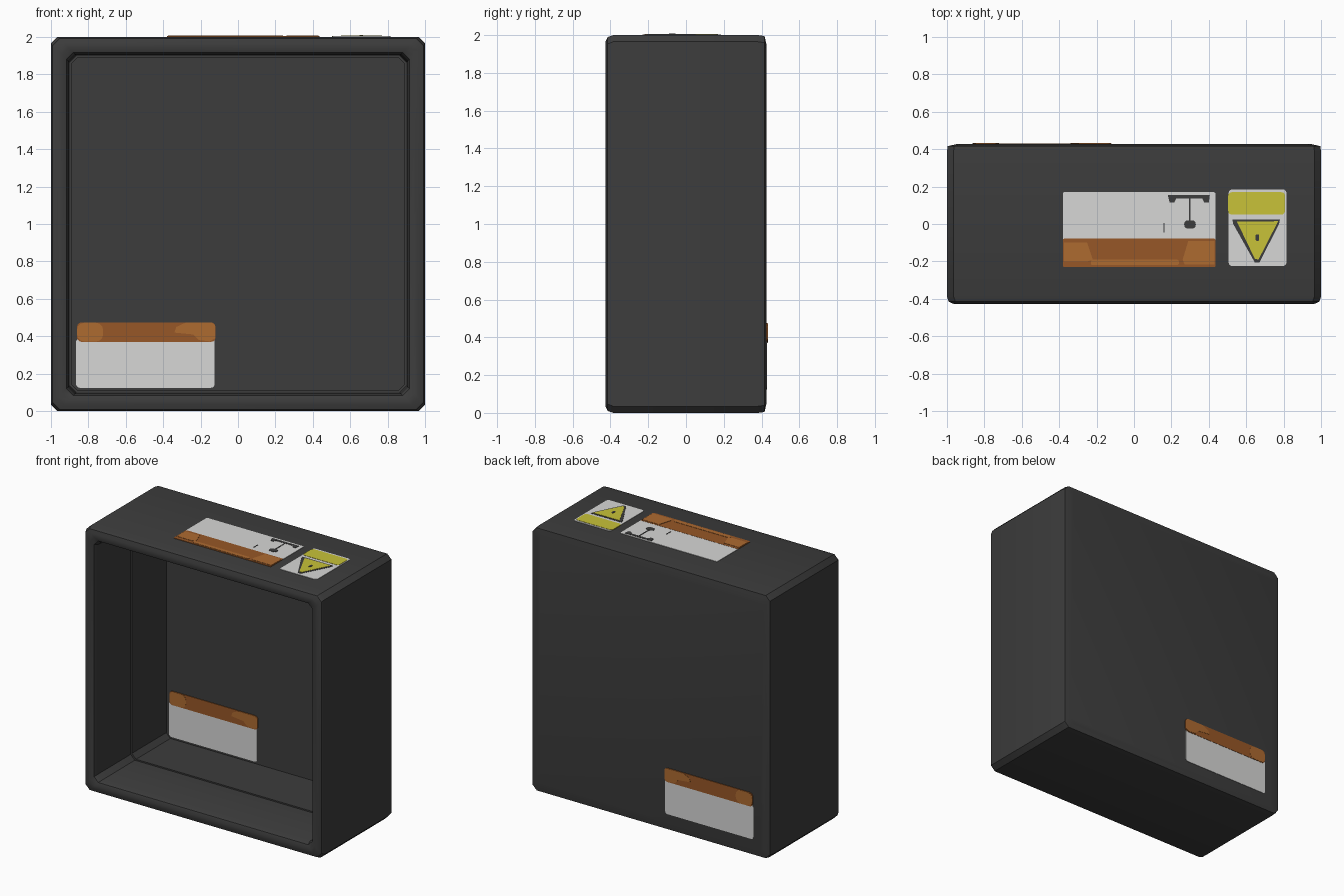
import bpy, bmesh, math

if "Cube" in bpy.data.objects:
    bpy.data.objects.remove(bpy.data.objects["Cube"])


def material(name, rgb):
    m = bpy.data.materials.new(name)
    m.diffuse_color = (*rgb, 1)
    m.use_nodes = True
    m.node_tree.nodes["Principled BSDF"].inputs["Base Color"].default_value = m.diffuse_color
    return m


DARK = material("charcoal", (0.046, 0.046, 0.046))
WHITE = material("label white", (0.68, 0.68, 0.67))
ORANGE = material("label orange", (0.31, 0.095, 0.02))
LIGHT_ORANGE = material("label light orange", (0.42, 0.145, 0.03))
YELLOW = material("label yellow", (0.58, 0.54, 0.04))


def finish(name, bm, mat, smooth=False):
    bmesh.ops.recalc_face_normals(bm, faces=bm.faces[:])
    me = bpy.data.meshes.new(name)
    bm.to_mesh(me)
    bm.free()
    me.materials.append(mat)
    ob = bpy.data.objects.new(name, me)
    bpy.context.collection.objects.link(ob)
    if smooth:
        bpy.ops.object.select_all(action='DESELECT')
        ob.select_set(True)
        bpy.context.view_layer.objects.active = ob
        bpy.ops.object.shade_smooth_by_angle(angle=math.radians(30))
    return ob


# --- open-fronted case: square rings with cut corners, lofted back to inside ---
def ring(bm, y, half, cut):
    a, b = half, half - cut
    pts = [(b, -a), (a, -b), (a, b), (b, a), (-b, a), (-a, b), (-a, -b), (-b, -a)]
    return [bm.verts.new((x, y, z + 1)) for x, z in pts]


profile = [  # y, half width, corner cut
    (0.426, 0.95, 0.03),    # outer back
    (0.416, 0.995, 0.035),
    (0.38, 1.0, 0.035),
    (-0.385, 1.0, 0.035),   # outer front
    (-0.415, 0.99, 0.037),
    (-0.426, 0.965, 0.037),
    (-0.426, 0.94, 0.035),  # rim
    (-0.415, 0.915, 0.035),
    (-0.385, 0.905, 0.035),
    (0.0, 0.90, 0.035),     # step in the inner wall
    (0.0, 0.89, 0.035),
    (0.412, 0.89, 0.035),   # inner back
]
bm = bmesh.new()
rings = [ring(bm, *p) for p in profile]
for r, s in zip(rings, rings[1:]):
    for i in range(8):
        j = (i + 1) % 8
        bm.faces.new((r[i], r[j], s[j], s[i]))
bm.faces.new(rings[0])
bm.faces.new(rings[-1])
finish("case", bm, DARK, smooth=True)

# --- surfaces that carry labels: (u, v, height) -> position ---
TOP = lambda u, v, h: (u, v, 2.0 + h)
INSIDE = lambda u, v, h: (u, 0.412 - h, v)
BACK = lambda u, v, h: (u, 0.426 + h, v)


def plate(name, pts, mat, surface, h):
    """Thin plate standing h above the surface."""
    bm = bmesh.new()
    lo = [bm.verts.new(surface(u, v, 0)) for u, v in pts]
    hi = [bm.verts.new(surface(u, v, h)) for u, v in pts]
    bm.faces.new(hi)
    bm.faces.new(lo[::-1])
    n = len(pts)
    for i in range(n):
        j = (i + 1) % n
        bm.faces.new((lo[i], lo[j], hi[j], hi[i]))
    finish(name, bm, mat)


def rect(u0, u1, v0, v1, r=0.015):
    """Rectangle with rounded corners."""
    pts = []
    for cu, cv, a0 in ((u1 - r, v1 - r, 0), (u0 + r, v1 - r, 90),
                       (u0 + r, v0 + r, 180), (u1 - r, v0 + r, 270)):
        for k in range(4):
            a = math.radians(a0 + 30 * k)
            pts.append((cu + r * math.cos(a), cv + r * math.sin(a)))
    return pts


# --- same wide label on both sides of the back panel ---
for side, surf in (("inner", INSIDE), ("back", BACK)):
    plate(side + "_label_white", rect(-0.865, -0.125, 0.125, 0.39, 0.02), WHITE, surf, 0.003)
    plate(side + "_label_orange", rect(-0.86, -0.12, 0.37, 0.475, 0.025), ORANGE, surf, 0.005)
    plate(side + "_label_left_patch", rect(-0.86, -0.72, 0.372, 0.473, 0.04),
          LIGHT_ORANGE, surf, 0.007)
    plate(side + "_label_right_patch",
          [(-0.34, 0.42), (-0.24, 0.41), (-0.21, 0.38), (-0.15, 0.373), (-0.122, 0.39),
           (-0.122, 0.46), (-0.14, 0.473), (-0.28, 0.473), (-0.33, 0.45)],
          LIGHT_ORANGE, surf, 0.007)

# --- wide label on top ---
plate("top_label_white", rect(-0.38, 0.435, -0.1, 0.17, 0.008), WHITE, TOP, 0.003)
plate("top_label_orange", rect(-0.38, 0.435, -0.23, -0.078, 0.008), ORANGE, TOP, 0.004)
plate("top_label_left_patch",
      [(-0.375, -0.1), (-0.25, -0.1), (-0.22, -0.19), (-0.25, -0.2), (-0.375, -0.2)],
      LIGHT_ORANGE, TOP, 0.006)
plate("top_label_right_patch",
      [(0.29, -0.09), (0.43, -0.09), (0.43, -0.215), (0.27, -0.215), (0.26, -0.19)],
      LIGHT_ORANGE, TOP, 0.006)
plate("top_label_lower_strip", rect(-0.23, 0.24, -0.22, -0.19, 0.01), LIGHT_ORANGE, TOP, 0.006)

# small dark pictogram: bar, stem and dot
plate("pictogram_bar",
      [(0.18, 0.155), (0.19, 0.115), (0.215, 0.115), (0.225, 0.135), (0.365, 0.135),
       (0.375, 0.115), (0.4, 0.115), (0.405, 0.155)], DARK, TOP, 0.005)
plate("pictogram_stem", rect(0.295, 0.303, 0.01, 0.14, 0.002), DARK, TOP, 0.005)
plate("pictogram_dot", rect(0.268, 0.33, -0.025, 0.02, 0.02), DARK, TOP, 0.005)
plate("pictogram_tick", rect(0.157, 0.164, -0.045, 0.005, 0.002), DARK, TOP, 0.005)

# --- warning tag on top ---
plate("tag_white", rect(0.505, 0.815, -0.225, 0.185, 0.02), WHITE, TOP, 0.003)
plate("tag_yellow_band", rect(0.503, 0.807, 0.05, 0.17, 0.02), YELLOW, TOP, 0.005)
plate("tag_triangle_outline",
      [(0.525, 0.025), (0.78, 0.025), (0.775, 0.0), (0.67, -0.205), (0.645, -0.205), (0.53, 0.0)],
      DARK, TOP, 0.005)
plate("tag_triangle",
      [(0.55, 0.012), (0.77, 0.015), (0.665, -0.19), (0.645, -0.185)], YELLOW, TOP, 0.007)
plate("tag_mark", rect(0.65, 0.668, -0.09, -0.055, 0.006), DARK, TOP, 0.009)
